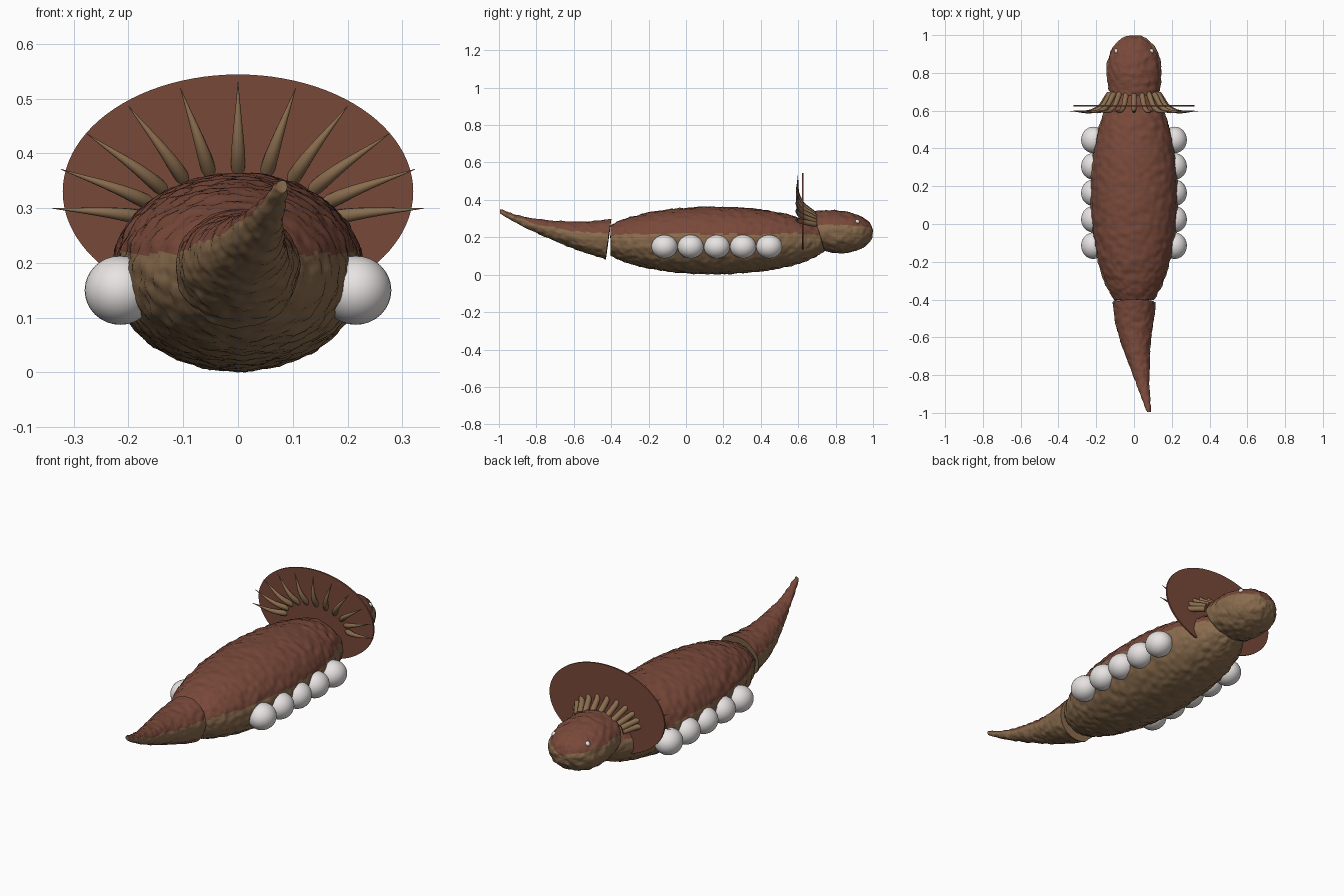
import bpy, bmesh, math
from mathutils import Vector, noise

cube = bpy.data.objects.get("Cube")
if cube:
    bpy.data.objects.remove(cube)


def material(name, rgb):
    m = bpy.data.materials.new(name)
    m.use_nodes = True
    m.diffuse_color = (*rgb, 1)
    m.node_tree.nodes["Principled BSDF"].inputs["Base Color"].default_value = (*rgb, 1)
    return m


BROWN = material("reddish brown", (0.19, 0.066, 0.042))
TAN = material("tan", (0.25, 0.15, 0.075))
WHITE = material("egg white", (0.80, 0.77, 0.76))


def spline(stations, u):
    """Catmull-Rom value along a list of tuples, u in 0..1."""
    n = len(stations) - 1
    i = min(int(u * n), n - 1)
    t = u * n - i
    a, b, c, d = (Vector(stations[min(max(k, 0), n)]) for k in range(i - 1, i + 3))
    return 0.5 * (2 * b + (c - a) * t + (2 * a - 5 * b + 4 * c - d) * t * t
                  + (3 * b - a - 3 * c + d) * t ** 3)


def loft(name, stations, rings, lean=0.0, bump=0.006, segs=112):
    """Rough skinned tube; a station is x, y, z, half width, half height."""
    bm = bmesh.new()
    rows, split = [], {}
    for r in range(rings + 1):
        u = r / rings
        x, y, z, rx, rz = spline(stations, u)
        rx, rz = max(rx, 0.002), max(rz, 0.002)
        row = []
        for s in range(segs):
            a = math.tau * s / segs
            dx, dz = rx * math.cos(a), rz * math.sin(a)
            row.append(bm.verts.new((x + dx, y + lean * (1 - u) * dz, z + dz)))
        rows.append(row)
        split[r] = z + min(0.035, 0.3 * rz)
    # colour the back brown above a wavy line, the belly tan
    for r in range(rings):
        for s in range(segs):
            t = (s + 1) % segs
            f = bm.faces.new((rows[r][s], rows[r][t], rows[r + 1][t], rows[r + 1][s]))
            c = f.calc_center_median()
            f.material_index = 0 if c.z > split[r] + 0.012 * noise.noise(c * 22) else 1
    for row in (rows[0], rows[-1]):
        bm.faces.new(row).material_index = 1
    bmesh.ops.recalc_face_normals(bm, faces=bm.faces)
    bm.normal_update()
    # lumpy hide
    moves = [(v, v.normal * bump * (noise.noise(v.co * 32) + 0.4 * noise.noise(v.co * 70)))
             for v in bm.verts]
    for v, d in moves:
        v.co += d
    mesh = bpy.data.meshes.new(name)
    bm.to_mesh(mesh)
    bm.free()
    ob = bpy.data.objects.new(name, mesh)
    bpy.context.collection.objects.link(ob)
    mesh.materials.append(BROWN)
    mesh.materials.append(TAN)
    smooth(ob, 60)
    return ob


def smooth(ob, angle=40):
    bpy.ops.object.select_all(action="DESELECT")
    ob.select_set(True)
    bpy.context.view_layer.objects.active = ob
    bpy.ops.object.shade_smooth_by_angle(angle=math.radians(angle))


def ball(name, loc, scale, segs=32):
    bpy.ops.mesh.primitive_uv_sphere_add(segments=segs, ring_count=segs // 2, location=loc)
    ob = bpy.context.object
    ob.name = name
    ob.scale = scale
    ob.data.materials.append(WHITE)
    smooth(ob, 60)


# Body: long ellipsoid, cut off inside the tail
body = []
for i in range(25):
    a = math.pi * (0.85 - 0.85 * i / 24)
    k = math.sin(a)
    body.append((0, 0.15 + 0.62 * math.cos(a), 0.183, 0.23 * k, 0.18 * k))
loft("body", body, 150)

# Tail: curls up and to one side
loft("tail", [
    (0, -0.415, 0.19, 0.113, 0.108),
    (0.002, -0.52, 0.20, 0.102, 0.085),
    (0.008, -0.62, 0.217, 0.080, 0.067),
    (0.024, -0.72, 0.24, 0.060, 0.050),
    (0.042, -0.82, 0.267, 0.040, 0.034),
    (0.060, -0.91, 0.300, 0.024, 0.021),
    (0.080, -0.995, 0.340, 0.011, 0.011),
], 90, lean=0.14, bump=0.005)

# Head: blunt, with a slanted neck edge
loft("head", [
    (0, 0.71, 0.232, 0.137, 0.104),
    (0, 0.77, 0.230, 0.143, 0.114),
    (0, 0.83, 0.230, 0.144, 0.113),
    (0, 0.89, 0.230, 0.133, 0.102),
    (0, 0.94, 0.231, 0.108, 0.083),
    (0, 0.98, 0.232, 0.066, 0.052),
    (0, 0.995, 0.232, 0.030, 0.024),
    (0, 0.998, 0.232, 0.0, 0.0),
], 70, lean=-0.3)

# Frill: thin oval disc
bpy.ops.mesh.primitive_cylinder_add(vertices=96, radius=1, depth=1,
                                    location=(0, 0.625, 0.33),
                                    rotation=(math.pi / 2, 0, 0))
frill = bpy.context.object
frill.name = "frill"
frill.scale = (0.32, 0.214, 0.008)
frill.data.materials.append(BROWN)
smooth(frill)

# Spines: curved and tapering, fanned through the frill
curve = bpy.data.curves.new("frill_spines", "CURVE")
curve.dimensions = "3D"
curve.bevel_depth = 0.015
curve.bevel_resolution = 4
curve.resolution_u = 10
curve.use_fill_caps = True
RINGS = [  # y, centre z, half width, half height, thickness
    (0.69, 0.27, 0.13, 0.05, 1.0),
    (0.607, 0.287, 0.20, 0.115, 0.85),
    (0.597, 0.30, 0.34, 0.23, 0.04),
]
for i in range(11):
    a = math.pi * i / 10
    sp = curve.splines.new("BEZIER")
    sp.bezier_points.add(len(RINGS) - 1)
    for p, (y, z, rx, rz, thick) in zip(sp.bezier_points, RINGS):
        p.co = (rx * math.cos(a), y, z + rz * math.sin(a))
        p.radius = thick
        p.handle_left_type = p.handle_right_type = "AUTO"
curve.materials.append(TAN)
spines = bpy.data.objects.new("frill_spines", curve)
bpy.context.collection.objects.link(spines)

# Eggs along both flanks, and the eyes
for side, label in ((1, "left"), (-1, "right")):
    for i in range(5):
        ball(f"{label}_egg_{i + 1}", (side * 0.215, -0.115 + 0.14 * i, 0.15),
             (0.065, 0.07, 0.063))
    ball(f"{label}_eye", (side * 0.092, 0.915, 0.283), (0.013, 0.013, 0.013), 16)
